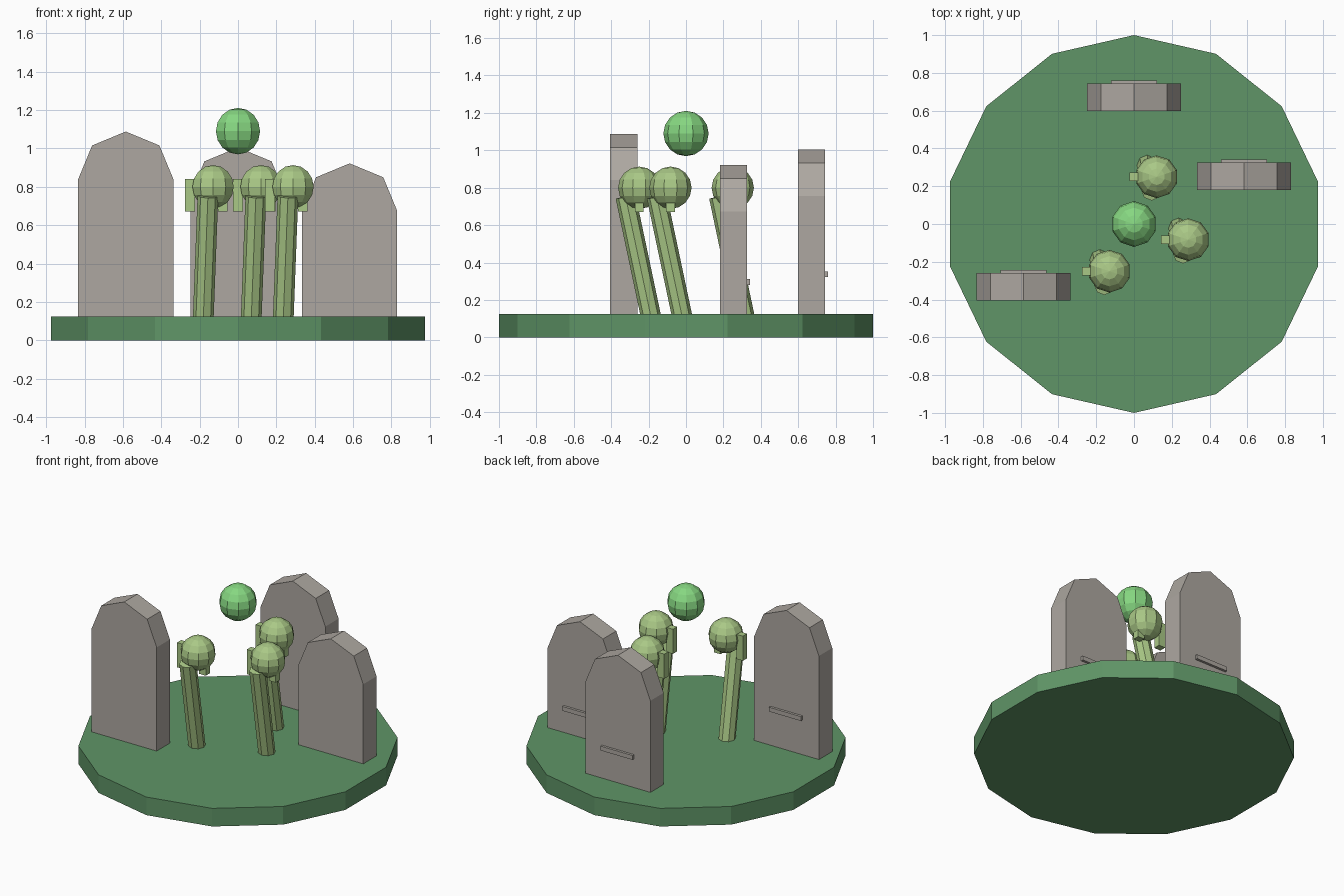
import bpy, bmesh, math
from mathutils import Matrix, Vector

if "Cube" in bpy.data.objects:
    bpy.data.objects.remove(bpy.data.objects["Cube"], do_unlink=True)


def material(name, rgb):
    m = bpy.data.materials.new(name)
    m.use_nodes = True
    m.diffuse_color = (*rgb, 1)
    m.node_tree.nodes["Principled BSDF"].inputs["Base Color"].default_value = (*rgb, 1)
    return m


GRASS = material("grass green", (0.115, 0.30, 0.135))
STONE = material("stone grey", (0.42, 0.39, 0.355))
SKIN = material("pale green skin", (0.40, 0.58, 0.24))
GLOW = material("glowing green", (0.24, 0.68, 0.22))


def finish(bm, name, mat):
    bmesh.ops.recalc_face_normals(bm, faces=bm.faces[:])
    mesh = bpy.data.meshes.new(name)
    bm.to_mesh(mesh)
    bm.free()
    mesh.materials.append(mat)
    ob = bpy.data.objects.new(name, mesh)
    bpy.context.collection.objects.link(ob)
    return ob


def box(name, center, size, mat):
    bm = bmesh.new()
    bmesh.ops.create_cube(bm, size=1, matrix=Matrix.Translation(center) @ Matrix.Diagonal((*size, 1)))
    return finish(bm, name, mat)


def ball(name, center, radius, mat):
    bm = bmesh.new()
    bmesh.ops.create_uvsphere(bm, u_segments=10, v_segments=8, radius=radius,
                              matrix=Matrix.Translation(center))
    return finish(bm, name, mat)


def rod(name, start, end, radius, sides, mat):
    start, end = Vector(start), Vector(end)
    axis = end - start
    turn = Vector((0, 0, 1)).rotation_difference(axis).to_matrix().to_4x4()
    bm = bmesh.new()
    bmesh.ops.create_cone(bm, cap_ends=True, segments=sides, radius1=radius, radius2=radius,
                          depth=axis.length,
                          matrix=Matrix.Translation((start + end) / 2) @ turn)
    return finish(bm, name, mat)


GROUND = 0.125


def headstone(side, x, y, shoulder):
    # slab with a half-octagon top
    half, depth = 0.248, 0.145
    pts = [(half, GROUND - 0.01)]
    pts += [(half * math.cos(a * math.pi / 4), shoulder + half * math.sin(a * math.pi / 4))
            for a in range(5)]
    pts.append((-half, GROUND - 0.01))
    bm = bmesh.new()
    face = bm.faces.new([bm.verts.new((x + px, y - depth / 2, pz)) for px, pz in pts])
    ext = bmesh.ops.extrude_face_region(bm, geom=[face])
    bmesh.ops.translate(bm, vec=(0, depth, 0),
                        verts=[v for v in ext["geom"] if isinstance(v, bmesh.types.BMVert)])
    finish(bm, side + "_headstone", STONE)
    # raised bar on the back
    box(side + "_headstone_bar", (x, y + depth / 2 + 0.005, shoulder / 2 - 0.041),
        (0.245, 0.024, 0.03), STONE)


def figure(side, x, y):
    # leaning body, round head and two hanging arms
    rod(side + "_body", (x - 0.052, y + 0.067, 0.09), (x - 0.027, y - 0.073, 0.752), 0.054, 8, SKIN)
    ball(side + "_head", (x, y, 0.8), 0.113, SKIN)
    for arm, dx in (("right", -0.12), ("left", 0.05)):
        box(f"{side}_figure_{arm}_arm", (x + dx, y, 0.755), (0.05, 0.046, 0.17), SKIN)


# Round ground slab
rod("ground", (0, 0, 0), (0, 0, GROUND), 1.0, 14, GRASS)

headstone("right", -0.585, -0.333, 0.84)
headstone("back", 0.0, 0.67, 0.757)
headstone("left", 0.582, 0.253, 0.674)

figure("right", -0.13, -0.25)
figure("back", 0.12, 0.25)
figure("left", 0.287, -0.083)

# Floating orb
ball("orb", (0, 0, 1.09), 0.121, GLOW)
